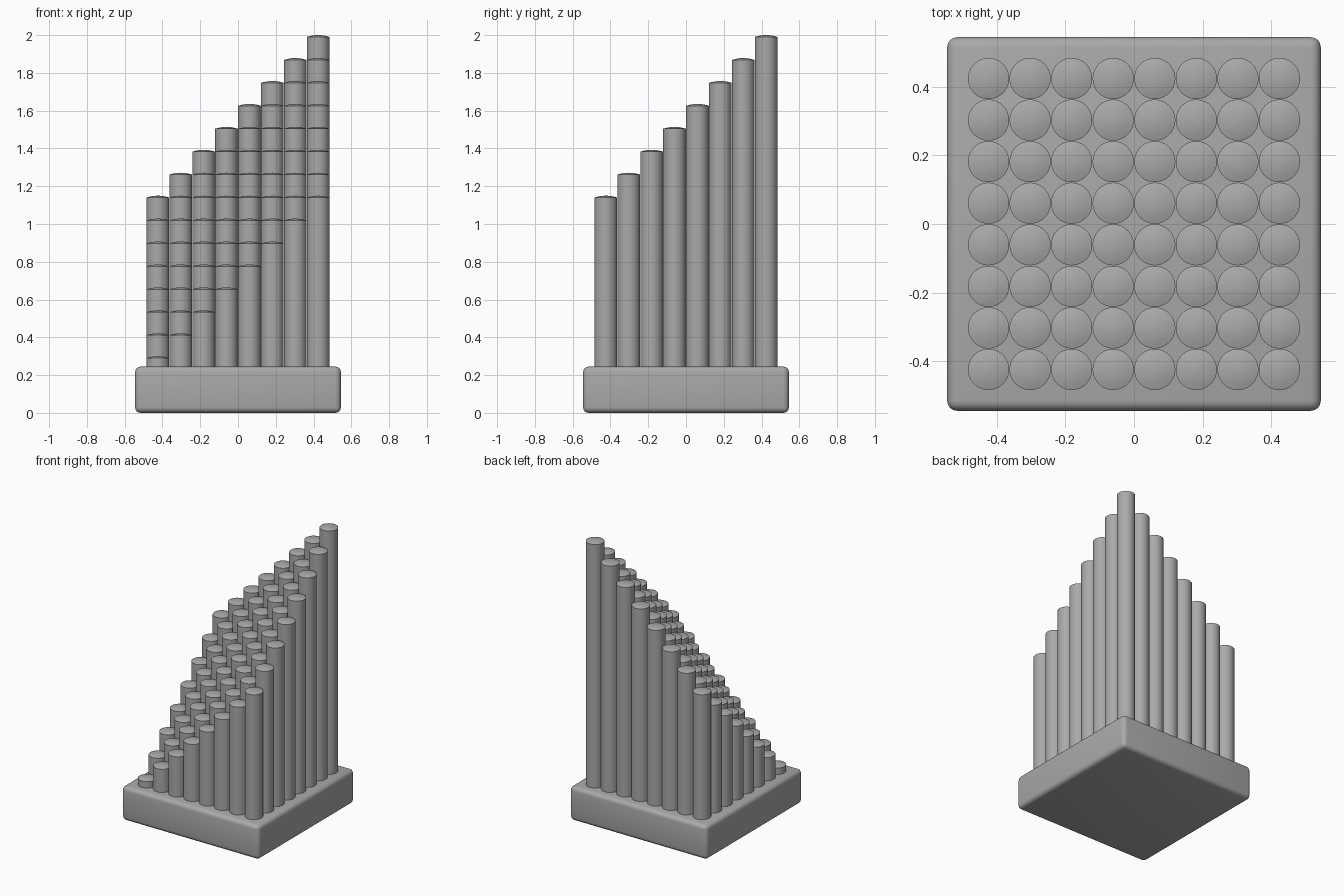
import bpy, bmesh, math

cube = bpy.data.objects.get("Cube")
if cube:
    bpy.data.objects.remove(cube, do_unlink=True)

# One plain grey for everything
grey = bpy.data.materials.new("mid_grey")
grey.use_nodes = True
colour = (0.4, 0.4, 0.4, 1)
grey.diffuse_color = colour
grey.node_tree.nodes["Principled BSDF"].inputs["Base Color"].default_value = colour

COUNT, PITCH, RADIUS, DOME = 8, 0.1212, 0.06, 0.01
BASE_WIDTH, BASE_TOP = 1.09, 0.245
LOWEST, RISE = 0.3, 1.7 / 14


def smooth(obj):
    obj.data.materials.append(grey)
    bpy.ops.object.select_all(action='DESELECT')
    obj.select_set(True)
    bpy.context.view_layer.objects.active = obj
    bpy.ops.object.shade_smooth_by_angle(angle=math.radians(40))


# Rounded square base
bpy.ops.mesh.primitive_cube_add(size=1, location=(0, 0, BASE_TOP / 2))
base = bpy.context.object
base.name = "base"
base.scale = (BASE_WIDTH, BASE_WIDTH, BASE_TOP)
bpy.ops.object.transform_apply(location=False, rotation=False, scale=True)
bevel = base.modifiers.new("rounded_edges", 'BEVEL')
bevel.width = 0.03
bevel.segments = 4
bpy.ops.object.modifier_apply(modifier=bevel.name)
smooth(base)


# Round column with a slightly domed top
def column(name, x, y, top):
    bm = bmesh.new()
    height = top - DOME - BASE_TOP + 0.02
    bmesh.ops.create_cone(bm, cap_ends=True, segments=48, radius1=RADIUS,
                          radius2=RADIUS, depth=height)
    bmesh.ops.translate(bm, verts=bm.verts, vec=(0, 0, height / 2))
    cap = max(bm.faces, key=lambda f: f.calc_center_median().z)
    for shrink in (0.75, 0.5, 0.25):
        bmesh.ops.inset_region(bm, faces=[cap], thickness=RADIUS / 4)
        for v in cap.verts:
            v.co.z = height + DOME * (1 - shrink ** 2)
    bmesh.ops.poke(bm, faces=[cap])
    tip = min((v for v in bm.verts if v.co.z > height),
              key=lambda v: v.co.xy.length)
    tip.co.z = height + DOME
    mesh = bpy.data.meshes.new(name)
    bm.to_mesh(mesh)
    bm.free()
    obj = bpy.data.objects.new(name, mesh)
    obj.location = (x, y, BASE_TOP - 0.02)
    bpy.context.collection.objects.link(obj)
    smooth(obj)


# Grid of columns rising towards the back left corner
for row in range(COUNT):
    for col in range(COUNT):
        column(f"column_{row + 1}_{col + 1}",
               (col - (COUNT - 1) / 2) * PITCH,
               (row - (COUNT - 1) / 2) * PITCH,
               LOWEST + (row + col) * RISE)
